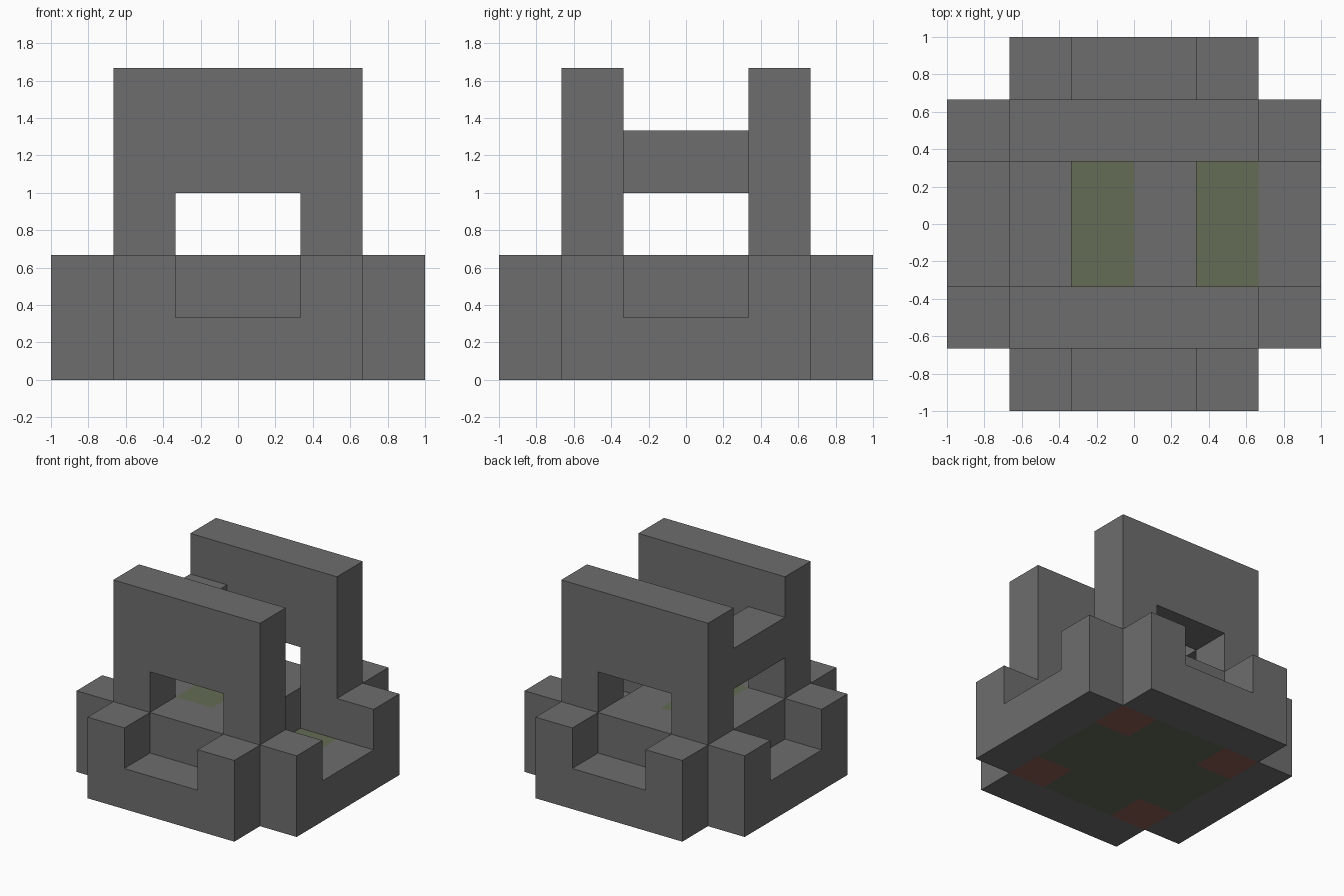
import bpy
import bmesh
import math
from itertools import product
from mathutils import Vector

cube = bpy.data.objects.get("Cube")
if cube:
    bpy.data.objects.remove(cube, do_unlink=True)

UNIT = 1 / 3  # edge length of one building block


def material(name, color):
    mat = bpy.data.materials.new(name)
    mat.use_nodes = True
    mat.diffuse_color = (*color, 1)
    bsdf = next(n for n in mat.node_tree.nodes if n.type == "BSDF_PRINCIPLED")
    bsdf.inputs["Base Color"].default_value = (*color, 1)
    return mat


MATERIALS = [
    material("stone gray", (0.155, 0.155, 0.155)),
    material("moss green", (0.127, 0.150, 0.089)),
    material("rust red", (0.270, 0.108, 0.090)),
]
GRAY, GREEN, RED = range(3)


def block(x, y, z):
    """Blocks filling the given (start, end) ranges."""
    return set(product(range(*x), range(*y), range(*z)))


def turn(cells):
    """Quarter turn about the vertical axis."""
    return {(-y - 1, x, z) for x, y, z in cells}


def mirror_y(cells):
    return {(x, -y - 1, z) for x, y, z in cells}


parts = {}

# Solid centre, with the side channel cut into it
parts["base_core"] = block((-2, 2), (-2, 2), (0, 2)) - block((1, 2), (-1, 1), (1, 2))

# Four notched outer ledges
ledge = block((-2, 2), (-3, -2), (0, 2)) - block((-1, 1), (-3, -2), (1, 2))
for side in ("front", "left", "back", "right"):
    parts[side + "_ledge"] = ledge
    ledge = turn(ledge)

# Two tall walls with doorways
wall = block((-2, 2), (-2, -1), (2, 5)) - block((-1, 1), (-2, -1), (2, 3))
parts["front_wall"] = wall
parts["back_wall"] = mirror_y(wall)

# Beam joining the walls on one side
parts["bridge_beam"] = block((-2, -1), (-1, 1), (3, 4))

SOLID = set().union(*parts.values())


def paint(part, cell, normal):
    """Colour patches on the floor and underside of the core."""
    x, y, _ = cell
    if part != "base_core":
        return GRAY
    if normal.z < 0:
        return RED if x in (-2, 1) and y in (-2, 1) else GREEN
    if normal.z > 0 and x in (-1, 1) and y in (-1, 0):
        return GREEN
    return GRAY


def build(name, cells):
    """Mesh the outward faces of a part, then merge the flat areas."""
    bm = bmesh.new()
    for cell in sorted(cells):
        centre = Vector(cell) + Vector((0.5, 0.5, 0.5))
        for axis, sign in product(range(3), (-1, 1)):
            normal = Vector((0, 0, 0))
            normal[axis] = sign
            if tuple(int(c + n) for c, n in zip(cell, normal)) in SOLID:
                continue
            u = Vector((0, 0, 0))
            u[(axis + 1) % 3] = 0.5
            v = normal.cross(u)
            middle = centre + normal / 2
            corners = (middle - u - v, middle + u - v, middle + u + v, middle - u + v)
            face = bm.faces.new([bm.verts.new(c * UNIT) for c in corners])
            face.material_index = paint(name, cell, normal)
    bmesh.ops.remove_doubles(bm, verts=bm.verts, dist=0.001)
    bmesh.ops.dissolve_limit(bm, angle_limit=math.radians(1), verts=bm.verts,
                             edges=bm.edges, delimit={"MATERIAL"})
    mesh = bpy.data.meshes.new(name)
    bm.to_mesh(mesh)
    bm.free()
    for mat in MATERIALS:
        mesh.materials.append(mat)
    bpy.context.collection.objects.link(bpy.data.objects.new(name, mesh))


for part_name, part_cells in parts.items():
    build(part_name, part_cells)
